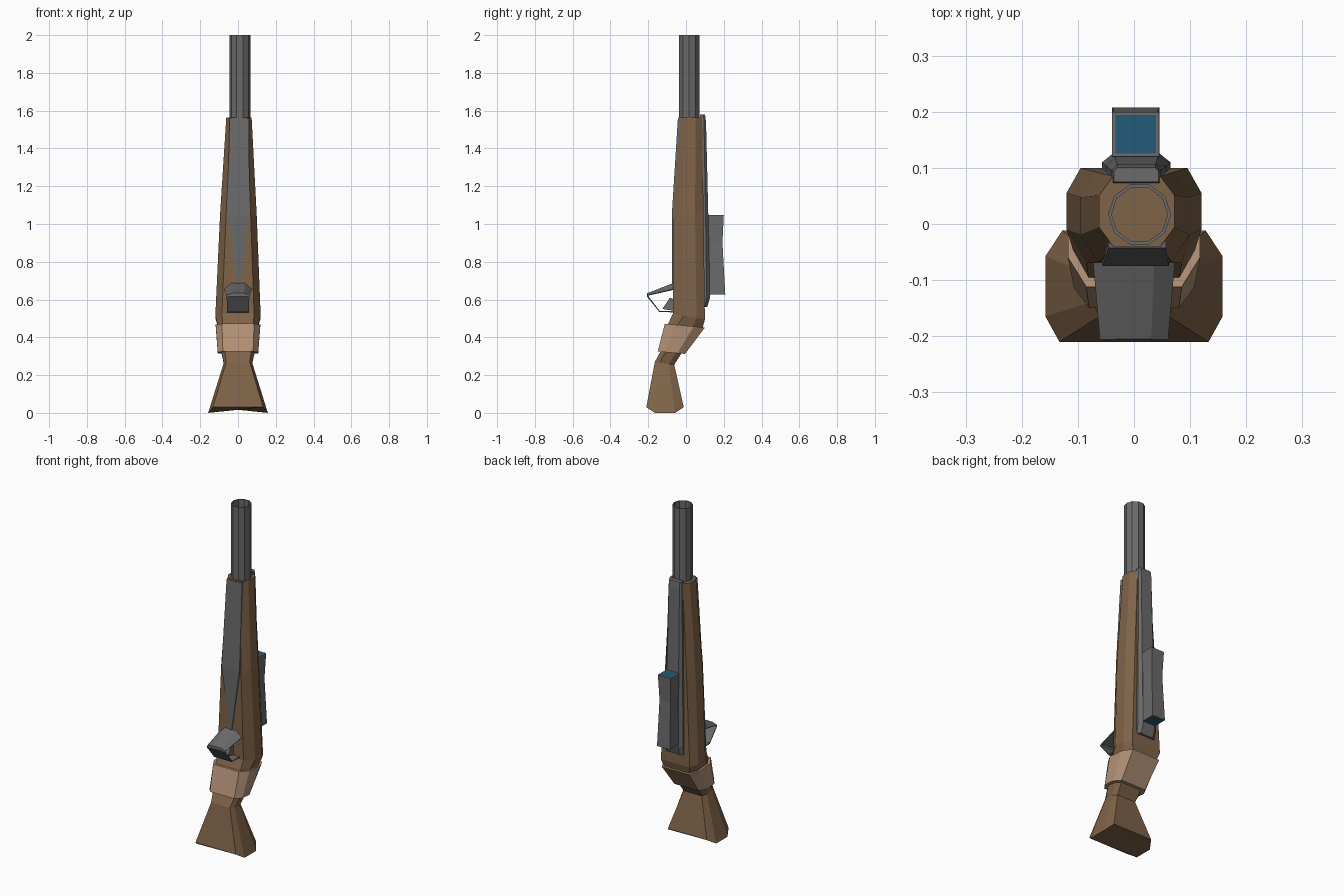
import bpy, bmesh, math

if "Cube" in bpy.data.objects:
    bpy.data.objects.remove(bpy.data.objects["Cube"])


def material(name, rgb):
    m = bpy.data.materials.new(name)
    m.diffuse_color = (*rgb, 1)
    m.use_nodes = True
    m.node_tree.nodes["Principled BSDF"].inputs["Base Color"].default_value = m.diffuse_color
    return m


WOOD = material("brown wood", (0.215, 0.125, 0.065))
WRAP = material("tan grip", (0.46, 0.29, 0.185))
STEEL = material("grey steel", (0.145, 0.145, 0.145))
GLASS = material("blue lens", (0.018, 0.10, 0.19))


def finish(name, bm, *mats):
    bmesh.ops.recalc_face_normals(bm, faces=bm.faces)
    me = bpy.data.meshes.new(name)
    bm.to_mesh(me)
    bm.free()
    ob = bpy.data.objects.new(name, me)
    bpy.context.collection.objects.link(ob)
    for m in mats:
        me.materials.append(m)
    return ob


def skin(rings, closed=True, caps=True):
    """Bridge a list of equal-length point rings."""
    bm = bmesh.new()
    vs = [[bm.verts.new(p) for p in r] for r in rings]
    n = len(rings[0])
    for a, b in zip(vs, vs[1:]):
        for i in range(n if closed else n - 1):
            j = (i + 1) % n
            bm.faces.new((a[i], a[j], b[j], b[i]))
    if caps:
        bm.faces.new(vs[0])
        bm.faces.new(vs[-1])
    return bm


def octagon(y0, z0, y1, z1, w, fw, bw, t0=0.25, t1=0.72, cx=0.0, drop=0.0):
    """Eight-sided section, tilted from front (y0, z0) to back (y1, z1)."""
    pts = []
    for x, t in ((-fw, 0), (fw, 0), (w, t0), (w, t1), (bw, 1), (-bw, 1), (-w, t1), (-w, t0)):
        side = drop if 0 < t < 1 else 0
        pts.append((cx + x, y0 + (y1 - y0) * t, z0 + (z1 - z0) * t - side))
    return pts


def rect(z, y0, y1, w, cx=0.003):
    return [(cx - w, y0, z), (cx + w, y0, z), (cx + w, y1, z), (cx - w, y1, z)]


# Wooden stock: butt, neck and fore-end in one loft
finish("stock", skin([
    octagon(-0.21, 0.03, -0.012, 0.03, 0.158, 0.133, 0.128, 0.23, 0.77, drop=0.03),
    octagon(-0.165, 0.27, -0.062, 0.255, 0.075, 0.062, 0.06),
    octagon(-0.135, 0.325, -0.015, 0.33, 0.09, 0.07, 0.07),
    octagon(-0.10, 0.46, 0.088, 0.45, 0.106, 0.08, 0.08),
    octagon(-0.07, 0.525, 0.10, 0.495, 0.12, 0.085, 0.095, 0.35, 0.74),
    octagon(-0.068, 1.05, 0.093, 1.05, 0.097, 0.065, 0.07, 0.3, 0.72, cx=0.002),
    octagon(-0.04, 1.565, 0.085, 1.565, 0.067, 0.042, 0.042, 0.27, 0.73, cx=0.005),
]), WOOD)

# Tan grip collar
finish("grip", skin([
    octagon(-0.15, 0.325, -0.005, 0.312, 0.107, 0.08, 0.08),
    octagon(-0.112, 0.472, 0.1, 0.452, 0.118, 0.085, 0.09),
]), WRAP)


# Open barrel tube
def circle(r, z):
    return [(0.01 + r * math.cos(a), 0.017 + r * math.sin(a), z)
            for a in (math.tau * i / 10 for i in range(10))]


finish("barrel", skin([circle(0.056, 1.5), circle(0.056, 2.0), circle(0.05, 2.0), circle(0.05, 1.5)],
                      caps=False), STEEL)

# Tapered steel plate on the front
finish("front_plate", skin([
    rect(0.66, -0.074, -0.04, 0.003, 0.003), rect(1.05, -0.075, -0.03, 0.059),
    rect(1.558, -0.043, 0.0, 0.051, 0.006),
]), STEEL)


# Rail along the back
def rail_ring(z, y0, y1, w, tw):
    ym = y0 + (y1 - y0) * 0.7
    return [(0.004 + x, y, z) for x, y in
            ((-w, y0), (w, y0), (w, ym), (tw, y1), (-tw, y1), (-w, ym))]


finish("rail", skin([
    rail_ring(0.56, 0.07, 0.112, 0.06, 0.04), rail_ring(0.61, 0.07, 0.127, 0.061, 0.04),
    rail_ring(1.05, 0.07, 0.118, 0.054, 0.038), rail_ring(1.54, 0.07, 0.106, 0.044, 0.035),
    rail_ring(1.58, 0.075, 0.101, 0.04, 0.034),
]), STEEL)

# Scope with inset lenses at both ends
bm = skin([rect(0.628, 0.126, 0.208, 0.042), rect(0.9, 0.118, 0.193, 0.036),
           rect(1.048, 0.12, 0.2, 0.042)])
bmesh.ops.recalc_face_normals(bm, faces=bm.faces)
ends = [f for f in bm.faces if abs(f.normal.z) > 0.9]
bmesh.ops.inset_individual(bm, faces=ends, thickness=0.008)
for f in ends:
    f.material_index = 1
finish("scope", bm, STEEL, GLASS)

# Trigger guard: an arched strip folded around the trigger
rings = []
for y, z, w, d in ((-0.06, 0.687, 0.072, 0.032), (-0.203, 0.632, 0.06, 0.01),
                   (-0.203, 0.618, 0.06, 0.003), (-0.14, 0.537, 0.058, 0.0), (-0.06, 0.535, 0.058, 0.0)):
    rings.append([(x * w, y, z - d * (abs(x) == 1)) for x in (-1, -0.5, 0.5, 1)])
guard = finish("trigger_guard", skin(rings, closed=False, caps=False), STEEL)
mod = guard.modifiers.new("thickness", "SOLIDIFY")
mod.thickness = 0.006
mod.offset = 0

# Trigger wedge
wedge = ((-0.125, 0.55), (-0.06, 0.54), (-0.06, 0.6), (-0.085, 0.61))
finish("trigger", skin([[(x, y, z) for y, z in wedge] for x in (-0.02, 0.02)]), STEEL)
